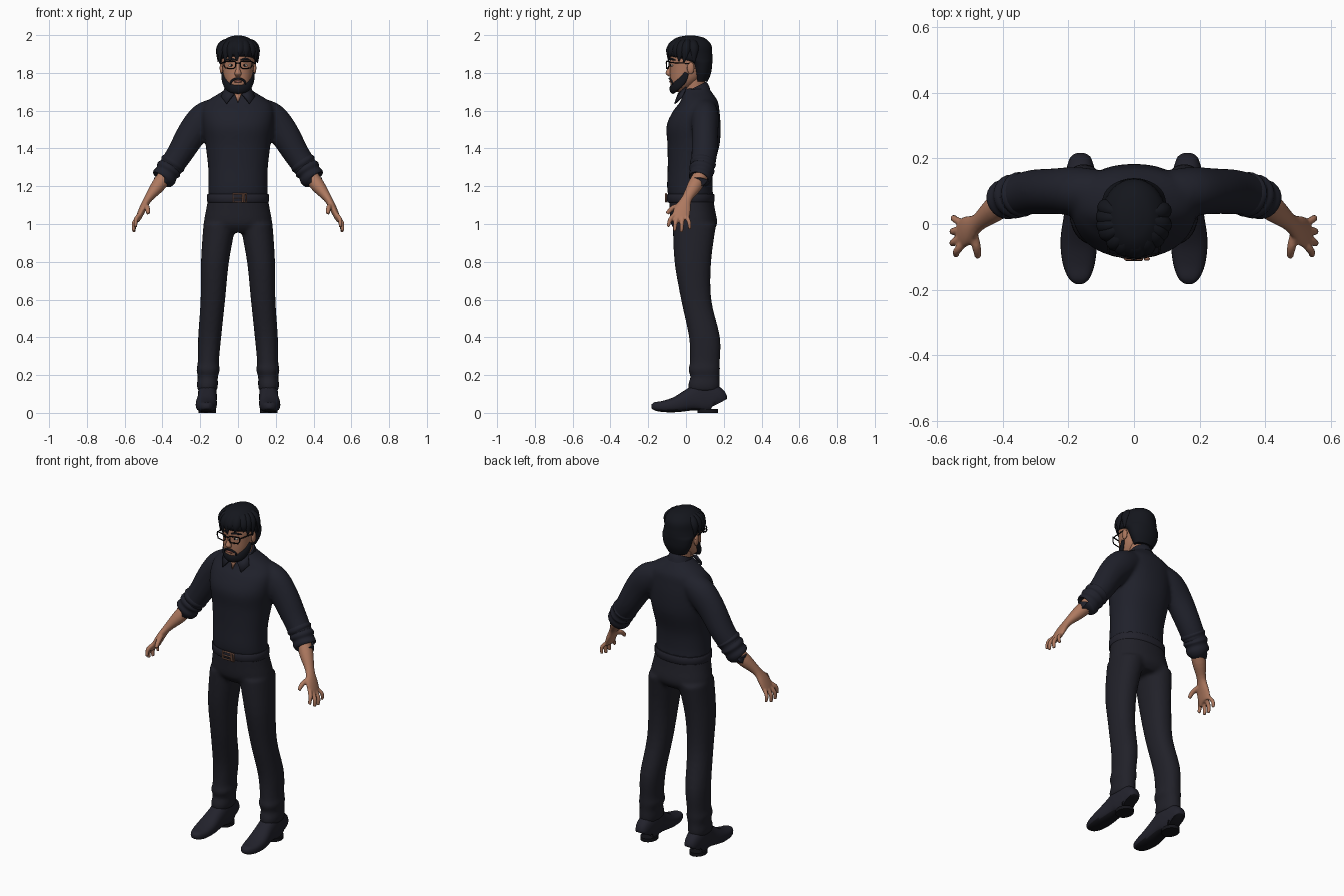
import bpy, bmesh, math, random
from mathutils import Vector, Matrix

if "Cube" in bpy.data.objects:
    bpy.data.objects.remove(bpy.data.objects["Cube"])
random.seed(4)
X, Y, Z = Vector((1, 0, 0)), Vector((0, 1, 0)), Vector((0, 0, 1))


def material(name, *rgb):
    m = bpy.data.materials.new(name)
    m.use_nodes = True
    m.diffuse_color = (*rgb, 1)
    m.node_tree.nodes["Principled BSDF"].inputs["Base Color"].default_value = (*rgb, 1)
    return m


skin = material("skin", .42, .19, .115)
shirt_cloth = material("shirt cloth", .014, .015, .024)
trouser_cloth = material("trouser cloth", .015, .015, .022)
hair_black = material("hair black", .007, .008, .012)
leather = material("shoe leather", .016, .016, .025)
sole_black = material("sole black", .007, .007, .01)
frame_black = material("frame black", .004, .004, .005)
copper = material("buckle copper", .3, .14, .09)
eye_white = material("eye white", .6, .55, .5)
lip = material("lip", .3, .1, .075)


def smooth_rings(rings, steps):
    """Catmull-Rom interpolation between rings of x, y, z, width, depth."""
    r = [Vector(k) for k in rings]
    out = []
    for i in range(len(r) - 1):
        p, q = r[i], r[i + 1]
        a, b = r[max(i - 1, 0)], r[min(i + 2, len(r) - 1)]
        for k in range(steps):
            t = k / steps
            out.append(p + (q - a) * t / 2 + (2 * a - 5 * p + 4 * q - b) * t**2 / 2
                       + (3 * p - a - 3 * q + b) * t**3 / 2)
    return out + [r[-1]]


def loft(bm, rings, ref=Y, axis=None, power=2, n=24, steps=4, side=1):
    rings = smooth_rings(rings, steps)
    loops = []
    for i, r in enumerate(rings):
        t = axis or Vector(rings[min(i + 1, len(rings) - 1)][:3]) - Vector(rings[max(i - 1, 0)][:3])
        t = t.normalized()
        u = ref.cross(t).normalized()
        v = t.cross(u)
        loop = []
        for k in range(n):
            c, s = math.cos(k * math.tau / n), math.sin(k * math.tau / n)
            c = math.copysign(abs(c) ** (2 / power), c)
            s = math.copysign(abs(s) ** (2 / power), s)
            p = Vector(r[:3]) + u * c * max(r[3], .001) + v * s * max(r[4], .001)
            loop.append(bm.verts.new((p.x * side, p.y, p.z)))
        loops.append(loop)
    for a, b in zip(loops, loops[1:]):
        for k in range(n):
            bm.faces.new((a[k], a[(k + 1) % n], b[(k + 1) % n], b[k]))
    bm.faces.new(loops[0])
    bm.faces.new(loops[-1])


def ball(bm, centre, size):
    m = Matrix.Translation(centre) @ Matrix.Diagonal((*size, 1))
    bmesh.ops.create_uvsphere(bm, u_segments=16, v_segments=10, radius=1, matrix=m)


def finish(bm, name, mat, voxel=0, angle=50):
    bmesh.ops.recalc_face_normals(bm, faces=bm.faces)
    me = bpy.data.meshes.new(name)
    bm.to_mesh(me)
    bm.free()
    me.materials.append(mat)
    ob = bpy.data.objects.new(name, me)
    bpy.context.collection.objects.link(ob)
    bpy.ops.object.select_all(action='DESELECT')
    ob.select_set(True)
    bpy.context.view_layer.objects.active = ob
    bpy.ops.object.shade_smooth_by_angle(angle=math.radians(angle))
    if voxel:
        fuse = ob.modifiers.new("fuse", 'REMESH')
        fuse.mode, fuse.voxel_size, fuse.use_smooth_shade = 'VOXEL', voxel, True
        soft = ob.modifiers.new("soften", 'SMOOTH')
        soft.iterations = 4
    return ob


def part(name, mat, rings, **kw):
    bm = bmesh.new()
    loft(bm, rings, **kw)
    return finish(bm, name, mat)


def plate(name, mat, points, side=1):
    bm = bmesh.new()
    bm.faces.new([bm.verts.new((x * side, y, z)) for x, y, z in points])
    ob = finish(bm, name, mat)
    ob.modifiers.new("thickness", 'SOLIDIFY').thickness = .008


def wire(name, mat, points, radius, cyclic=False):
    cu = bpy.data.curves.new(name, 'CURVE')
    cu.dimensions, cu.bevel_depth, cu.bevel_resolution = '3D', radius, 1
    sp = cu.splines.new('POLY')
    sp.points.add(len(points) - 1)
    for p, co in zip(sp.points, points):
        p.co = (*co, 1)
    sp.use_cyclic_u = cyclic
    cu.materials.append(mat)
    ob = bpy.data.objects.new(name, cu)
    bpy.context.collection.objects.link(ob)
    bpy.ops.object.select_all(action='DESELECT')
    ob.select_set(True)
    bpy.context.view_layer.objects.active = ob
    bpy.ops.object.convert(target='MESH')


def both(half):
    """Complete a path that ends on the centre line with its mirror image."""
    return half + [(-h[0], *h[1:]) for h in half[-2::-1]]


# Shirt: torso and sleeves fused into one surface
bm = bmesh.new()
loft(bm, [(0, .025, 1.145, .158, .12), (0, .02, 1.2, .156, .12), (0, .025, 1.3, .158, .122),
          (0, .04, 1.42, .172, .138), (0, .04, 1.52, .187, .143), (0, .055, 1.6, .19, .122),
          (0, .07, 1.65, .165, .098), (0, .06, 1.7, .085, .075), (0, .06, 1.72, .06, .06)],
     axis=Z, power=2.2, n=40)
for s in (1, -1):
    loft(bm, [(.11, .095, 1.6, .07, .07), (.175, .1, 1.56, .085, .074), (.24, .1, 1.485, .08, .07),
              (.31, .097, 1.37, .069, .068), (.365, .085, 1.29, .064, .062)], side=s)
finish(bm, "shirt", shirt_cloth, voxel=.011)

# Trousers: hips and legs fused
bm = bmesh.new()
loft(bm, [(0, .045, .955, .15, .09), (0, .043, 1, .18, .122), (0, .033, 1.08, .168, .12),
          (0, .025, 1.15, .156, .116)], axis=Z, power=2.2, n=40)
for s in (1, -1):
    loft(bm, [(.097, .045, 1, .086, .115), (.122, .036, .8, .074, .097), (.133, .054, .6, .065, .08),
              (.15, .098, .4, .061, .082), (.157, .1, .27, .056, .079), (.158, .096, .23, .062, .084),
              (.16, .1, .19, .053, .077), (.162, .095, .15, .056, .084), (.162, .095, .115, .05, .08)],
         axis=Z, power=2.2, n=32, side=s)
finish(bm, "trousers", trouser_cloth, voxel=.011)

# Belt and buckle
part("belt", leather, [(0, .025, z, .164 - d, .126 - d) for z, d in
                       ((1.115, .004), (1.12, 0), (1.155, 0), (1.16, .004))], axis=Z, power=2.2, n=40, steps=1)
for name, a, b in (("buckle", -.027, .025), ("belt_keeper", .033, .045)):
    wire(name, copper, [(a, -.106, 1.117), (b, -.106, 1.117), (b, -.106, 1.16), (a, -.106, 1.16)], .005, True)
wire("buckle_prong", copper, [(-.025, -.108, 1.138), (.025, -.108, 1.138)], .004)

# Collar, its flaps and the open throat
tilt = Vector((0, -.5, 1))
part("collar", shirt_cloth, [(0, .055, 1.675, .078, .082), (0, .05, 1.7, .068, .078), (0, .045, 1.722, .064, .07)],
     axis=tilt, n=32)
plate("throat", skin, [(.02, -.034, 1.692), (-.02, -.034, 1.692), (0, -.05, 1.64)])
for s in (1, -1):
    plate("collar_flap", shirt_cloth, [(.016, -.036, 1.69), (.066, .005, 1.722), (.088, -.018, 1.672),
                                       (.06, -.056, 1.635)], s)

for s in (1, -1):
    # Rolled cuff
    part("rolled_cuff", shirt_cloth,
         [(.335, .093, 1.335, .062, .06), (.345, .09, 1.32, .07, .069), (.356, .088, 1.304, .062, .062),
          (.367, .084, 1.288, .069, .068), (.378, .08, 1.27, .061, .06), (.39, .075, 1.25, .066, .062),
          (.4, .07, 1.235, .058, .054), (.4, .07, 1.238, .035, .035)], side=s)
    # Forearm, palm and digits fused
    bm = bmesh.new()
    loft(bm, [(.38, .08, 1.26, .04, .04), (.425, .045, 1.2, .037, .039), (.475, .005, 1.135, .022, .028),
              (.505, -.018, 1.08, .019, .044), (.527, -.03, 1.03, .015, .046), (.53, -.03, 1.02, .01, .04)], side=s)
    for root, mid, tip, r in (
            ((.49, -.025, 1.1), (.48, -.07, 1.085), (.475, -.1, 1.055), .014),
            ((.52, -.06, 1.05), (.54, -.083, 1.025), (.542, -.095, .985), .012),
            ((.525, -.042, 1.04), (.55, -.056, 1.005), (.552, -.06, .962), .012),
            ((.525, -.018, 1.04), (.55, -.022, 1), (.55, -.024, .957), .012),
            ((.522, .003, 1.04), (.548, .016, 1.01), (.546, .02, .972), .011)):
        loft(bm, [(*root, r, r), (*mid, r, r), (*tip, r * .75, r * .75)], n=10, ref=X, side=s)
    finish(bm, "forearm_and_hand", skin, voxel=.005)

    # Shoe with a dark sole
    shoe = part("shoe", leather,
                [(.163, .172, .05, .034, .048), (.163, .155, .07, .044, .07), (.162, .09, .085, .05, .085),
                 (.163, .03, .072, .05, .062), (.168, -.05, .045, .056, .042), (.168, -.12, .034, .049, .03),
                 (.166, -.165, .035, .032, .022), (.165, -.182, .036, .012, .01)],
                ref=Z, power=2.6, side=s)
    shoe.data.materials.append(sole_black)
    for f in shoe.data.polygons:
        f.material_index = int(f.normal.z < -.7)
    part("heel", sole_black, [(.163, .115, 0, .046, .055), (.163, .115, .02, .046, .055)],
         axis=Z, steps=1, side=s)

# Head, nose, ears and neck
bm = bmesh.new()
loft(bm, [(0, -.04, 1.7, .025, .025), (0, -.024, 1.73, .056, .056), (0, -.002, 1.77, .074, .082),
          (0, .01, 1.82, .082, .095), (0, .02, 1.88, .088, .105), (0, .02, 1.94, .08, .1),
          (0, .02, 1.975, .045, .06)], axis=Z, power=2.15, n=32)
loft(bm, [(0, .055, 1.64, .058, .058), (0, .045, 1.7, .053, .055), (0, .045, 1.78, .055, .058)], axis=Z)
loft(bm, [(0, -.078, 1.855, .009, .008), (0, -.087, 1.82, .011, .013), (0, -.092, 1.797, .018, .016),
          (0, -.085, 1.782, .012, .008)], axis=Z, n=14)
for s in (1, -1):
    ball(bm, (.087 * s, .025, 1.825), (.01, .019, .032))
finish(bm, "head", skin)

# Eyes, brows and mouth
for s in (1, -1):
    bm = bmesh.new()
    ball(bm, (.036 * s, -.073, 1.84), (.014, .008, .007))
    finish(bm, "eye", eye_white)
    bm = bmesh.new()
    ball(bm, (.035 * s, -.08, 1.84), (.006, .004, .006))
    finish(bm, "iris", frame_black)
    part("eyebrow", hair_black, [(.014, -.085, 1.868, .003, .004), (.04, -.08, 1.874, .004, .006),
                                 (.066, -.058, 1.867, .003, .003)], ref=Z, n=10, side=s)
bm = bmesh.new()
ball(bm, (0, -.081, 1.754), (.022, .008, .006))
finish(bm, "mouth", lip)

# Beard and moustache
part("beard", hair_black, both([(.08, .004, 1.8, .008, .012), (.072, -.018, 1.762, .011, .022),
                                (.048, -.052, 1.73, .014, .027), (0, -.069, 1.716, .018, .027)]), ref=Z)
part("moustache", hair_black, both([(.036, -.066, 1.735, .006, .006), (.033, -.075, 1.757, .006, .006),
                                    (0, -.087, 1.771, .005, .006)]), ref=Z, n=10)

# Hair: cap plus overlapping front and side locks
bm = bmesh.new()
loft(bm, [(0, .08, 1.755, .06, .035), (0, .083, 1.8, .083, .05), (0, .073, 1.85, .095, .066),
          (0, .042, 1.872, .1, .098), (0, .02, 1.9, .101, .119), (0, .02, 1.95, .093, .113),
          (0, .022, 1.985, .058, .075), (0, .022, 1.997, .02, .025)], axis=Z, n=36)
for i in range(13):
    a = math.radians(-105 + i * 17.5)
    out = Vector((math.sin(a), -math.cos(a), 0))
    base = Vector((0, .02, 0))
    drop = (.015 if 0 < a < 1 else .045) + random.uniform(0, .015)
    sway = out.cross(Z) * random.uniform(.005, .03)
    path = [(.05, 1.975, .012, .01), (.09, 1.955, .024, .016), (.113, 1.92, .022, .012),
            (.112, 1.91 - drop, .003, .003)]
    rings = []
    for k, (rad, z, w, d) in enumerate(path):
        p = base + Vector((out.x * rad * .93, out.y * rad, z)) + sway * k / 3
        rings.append((*p, w, d))
    loft(bm, rings, ref=out, n=10, power=1.6)
finish(bm, "hair", hair_black, angle=35)

# Glasses
for s in (1, -1):
    rim = [(.012, -.103, 1.858), (.03, -.102, 1.862), (.074, -.09, 1.861), (.075, -.09, 1.84),
           (.066, -.094, 1.825), (.024, -.102, 1.823), (.014, -.103, 1.833)]
    wire("glasses_rim", frame_black, [(x * s, y, z) for x, y, z in rim], .0035, True)
    wire("glasses_temple", frame_black, [(.076 * s, -.09, 1.855), (.09 * s, .015, 1.85), (.09 * s, .04, 1.835)], .003)
wire("glasses_bridge", frame_black, [(-.013, -.103, 1.85), (0, -.106, 1.853), (.013, -.103, 1.85)], .0035)
